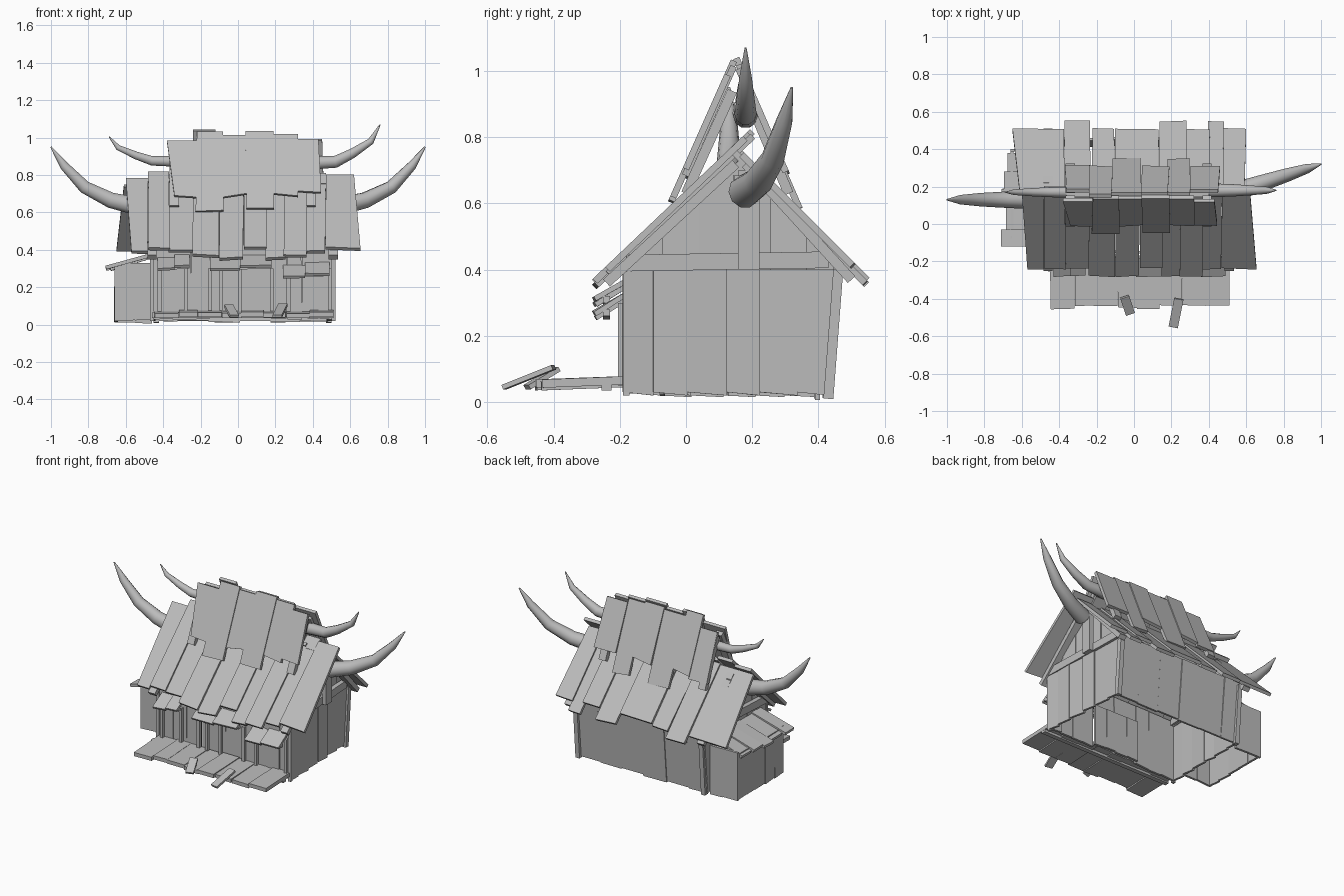
import bpy, bmesh, random
from mathutils import Vector

random.seed(4)
if "Cube" in bpy.data.objects:
    bpy.data.objects.remove(bpy.data.objects["Cube"])

mat = bpy.data.materials.new("weathered grey")
mat.use_nodes = True
grey = (0.5, 0.5, 0.5, 1)
mat.diffuse_color = grey
mat.node_tree.nodes["Principled BSDF"].inputs["Base Color"].default_value = grey

# Main measures of the house
LEFT, RIGHT, FRONT, BACK = 0.51, -0.46, -0.18, 0.43
SILL, EAVE, BOARD, POLE = 0.02, 0.4, 0.015, 0.05
RIDGE_Y = 0.17


def jit(amount=0.005):
    return random.uniform(-amount, amount)


def pairs(edges):
    return list(zip(edges, edges[1:]))


def spaced(start, end, count):
    """Edges of a row of boards of slightly uneven width."""
    step = (end - start) / count
    inner = [start + step * i + jit(step / 8) for i in range(1, count)]
    return pairs([start] + inner + [end])


def slabs(name, quads, thick=BOARD):
    """One object made of flat boards, each a quad thickened behind its face."""
    bm = bmesh.new()
    for quad in quads:
        pts = [Vector(p) for p in quad]
        normal = (pts[2] - pts[0]).cross(pts[3] - pts[1]).normalized() * thick
        top = [bm.verts.new(p) for p in pts]
        low = [bm.verts.new(p - normal) for p in pts]
        bm.faces.new(top)
        bm.faces.new(low[::-1])
        for i in range(4):
            j = (i + 1) % 4
            bm.faces.new((top[j], top[i], low[i], low[j]))
    bmesh.ops.recalc_face_normals(bm, faces=bm.faces)
    mesh = bpy.data.meshes.new(name)
    bm.to_mesh(mesh)
    bm.free()
    mesh.materials.append(mat)
    bpy.context.collection.objects.link(bpy.data.objects.new(name, mesh))


def beam(name, start, end, width, height):
    """Square bar between two points."""
    a, b = Vector(start), Vector(end)
    along = (b - a).normalized()
    side = along.cross(Vector((0, 0, 1)))
    if side.length < 0.1:
        side = Vector((1, 0, 0))
    side = side.normalized() * width / 2
    up = side.cross(along).normalized() * height / 2
    slabs(name, [(a - side + up, a + side + up, b + side + up, b - side + up)], height)


def roof(name, edges, top, eave, long_boards, ridge, slope, side, flare):
    """Boards down from a ridge; some reach further, outer corners flare."""
    quads = []
    boards = pairs(edges)
    ridge_y, ridge_z = ridge
    for i, (x0, x1) in enumerate(boards):
        first, last = i == 0, i == len(boards) - 1
        lift = BOARD * (i % 2)

        def at(x, y):
            return (x, y, ridge_z - slope * side * (y - ridge_y) + lift)

        head = top + side * SILL * (first or last) + jit()
        reach = eave + side * 0.04 * (i in long_boards)
        left = flare[0] if first else jit() - jit()
        right = flare[1] if last else jit() - jit()
        quad = [at(x0 + left, reach + jit()), at(x1 + right, reach + jit()), at(x1, head), at(x0, head)]
        quads.append(quad[::-side])
    slabs(name, quads, SILL)


# Main roof
roof("main_roof_front", [-0.6, -0.48, -0.37, -0.24, -0.1, 0.03, 0.15, 0.25, 0.37, 0.47, 0.62],
     0.19, -0.24, (3, 4, 6, 7), (0.2, 0.815), 0.95, -1, (0.03, 0.035))
roof("main_roof_back", [-0.61, -0.37, -0.23, -0.1, 0.13, 0.28, 0.4, 0.48, 0.59],
     0.15, 0.51, (1, 4, 6), (0.15, 0.765), 1, 1, (-0.04, 0.01))

# Steep upper roof
roof("upper_roof_front", [-0.38, -0.22, -0.08, 0.04, 0.19, 0.32, 0.43],
     0.135, -0.01, (1, 3), (0.14, 1.03), 2.25, -1, (0.04, 0.015))
roof("upper_roof_back", [-0.36, -0.24, -0.12, 0.04, 0.18, 0.3, 0.45],
     0.165, 0.31, (2, 4), (0.16, 1.03), 2.3, 1, (-0.01, 0.01))

# Rafters and gable trim at both ends
for tag, x, upper_x in (("left", LEFT, 0.39), ("right", RIGHT, -0.34)):
    for part, foot, head, drop in (("front", -0.24, 0.15, 0.36), ("back", 0.5, 0.18, 0.37)):
        beam(f"{tag}_{part}_rafter", (x, foot, drop), (x, head, 0.72), POLE, 0.03)
    for part, foot, head in (("front", 0, 0.14), ("back", 0.31, 0.18)):
        beam(f"{tag}_{part}_upper_rafter", (upper_x, foot, 0.63), (upper_x, head, 0.94), POLE, 0.03)
    beam(tag + "_gable_beam", (x, FRONT, 0.42), (x * 0.95, BACK, BACK), 0.03, POLE)
    beam(tag + "_gable_post", (x * 1.02, 0.19, EAVE), (x * 1.02, 0.19, 0.7), 0.03, 0.065)

# Ridge poles
beam("lower_ridge_pole", (-0.56, 0.13, 0.66), (0.58, RIDGE_Y, 0.66), POLE, POLE)
beam("upper_ridge_pole", (-0.36, RIDGE_Y, 0.88), (EAVE, RIDGE_Y, 0.88), POLE, POLE)

# Side walls with gables; the left one toes in towards the back
for tag, x, out, toe in (("left", LEFT, 1, 0.06), ("right", RIGHT, -1, 0)):
    lower, gable = [], []
    for a, b in spaced(FRONT - 0.01, BACK, 6):
        lean = 0.03 * (b == BACK)
        xa, xb = (x + jit() - toe * y for y in (a, b))
        quad = [(xa, a, 0.03), (xb, b, SILL), (xb, b + lean, EAVE), (xa, a, EAVE)]
        lower.append(quad[::out])
    for a, b in spaced(FRONT, 0.16, 3) + spaced(0.16, 0.45, 3):
        za, zb = (min(0.59 + y * 0.95, 0.89 - y) for y in (a, b))
        xa, xb = (x - out * SILL + jit() - toe * y for y in (a, b))
        quad = [(xa, a, EAVE), (xb, b, EAVE), (xb, b, zb), (xa, a, za)]
        gable.append(quad[::out])
    slabs(tag + "_wall", lower)
    slabs(tag + "_gable", gable)


def wall(name, boards, y, low, high, face, lean=0.0):
    """Row of upright boards facing the front (-1) or the back (1)."""
    quads = []
    for a, b in boards:
        near = y + jit()
        quad = [(a, near, low + jit()), (b, near, low + jit()),
                (b + jit(), near + lean, high), (a, near + lean, high)]
        quads.append(quad[::-face])
    slabs(name, quads)


# Front and back walls
DOOR = (-0.15, 0.18)
wall("front_wall_right", spaced(RIGHT, DOOR[0], 3), FRONT, 0.03, BACK, -1)
wall("front_wall_left", spaced(DOOR[1], LEFT, 4), FRONT, 0.03, BACK, -1)
wall("door_lintel", spaced(*DOOR, 2), FRONT, 0.3, BACK, -1)
wall("door_boards", spaced(*DOOR, 4), FRONT + SILL, 0.04, 0.31, -1)
wall("back_wall", spaced(RIGHT, 0.48, 6), BACK, BOARD, 0.42, 1, 0.035)

# Door, window and corner posts
for x in (*DOOR, -0.09, 0.01, -0.42, -0.28, 0.27, 0.49):
    beam("door_and_window_post", (x, FRONT - BOARD, POLE), (x, FRONT - BOARD, 0.3), SILL, SILL)
for x in (RIGHT, LEFT):
    beam("front_corner_post", (x, FRONT, SILL), (x, FRONT, EAVE), SILL, SILL)
    beam("back_corner_post", (x * 0.95, BACK, 0.01), (x * 0.95, BACK + 0.03, EAVE), 0.03, 0.03)

# Porch deck and loose boards
deck = []
for a, b in spaced(-0.45, LEFT, 8):
    end, z = jit(BOARD) - 0.445, 0.075 + jit()
    deck.append([(a + jit(), end, z - 0.01), (b + jit(), end + jit(), z - 0.01), (b, FRONT, z), (a, FRONT, z)])
slabs("porch_deck", deck, 0.025)
beam("porch_joist", (RIGHT, -0.24, POLE), (LEFT, -0.24, POLE), 0.03, 0.03)
beam("loose_board_long", (0.21, -0.55, 0.045), (0.24, -0.4, 0.105), POLE, BOARD)
beam("loose_board_short", (-0.02, -0.48, 0.045), (-0.05, -0.39, 0.1), POLE, BOARD)

# Awnings over door and windows
for x0, x1, z in ((-0.43, -0.26, 0.3), (*DOOR, 0.3), (0.24, 0.49, 0.26)):
    boards = []
    for i, (a, b) in enumerate(spaced(x0, x1, 2)):
        low, high = z + BOARD * i, z + BOARD * i + 0.06
        boards.append([(a, -0.28 + jit(), low), (b, -0.28 + jit(), low + jit()), (b, FRONT, high), (a, FRONT, high)])
    slabs("awning", boards)
    beam("awning_rail", (x0, -0.24, z), (x1, -0.24, z + 0.01), SILL, SILL)

# Side shed
SHED = (-0.66, -0.08, 0.4)
outer, shed_front, shed_back = SHED
wall("shed_front", spaced(outer, RIGHT, 2), shed_front, SILL, 0.33, -1)
wall("shed_back", spaced(outer, RIGHT, 2), shed_back, 0.01, 0.33, 1)
slabs("shed_side", [[(outer + jit(), b, BOARD), (outer, a, SILL), (outer, a, 0.32), (outer, b, 0.32)]
                    for a, b in spaced(shed_front, shed_back, 5)])
shed = []
for a, b in spaced(-0.12, 0.38, 5):
    end, z = jit(SILL) - 0.69, 0.31 + jit()
    shed.append([(end, b, z), (end, a, z + jit()), (RIGHT, a, z + 0.07), (RIGHT, b, z + 0.07)])
slabs("shed_roof", shed, SILL)


def horn(name, points, radius):
    """Tapered tube with a few bends along a path."""
    curve = bpy.data.curves.new(name, "CURVE")
    curve.dimensions = "3D"
    curve.bevel_depth = radius
    curve.bevel_resolution = 3
    curve.use_fill_caps = True
    spline = curve.splines.new("POLY")
    spline.points.add(len(points) - 1)
    for point, place, taper in zip(spline.points, points, (1, 0.88, 0.72, 0.5, 0.08)):
        point.co = (*place, 1)
        point.radius = taper
    curve.materials.append(mat)
    bpy.context.collection.objects.link(bpy.data.objects.new(name, curve))


# Horns at the ridge ends; the lower pair share one outline
profile = [(0.55, 0.635), (0.68, 0.665), (0.82, 0.735), (0.93, 0.85), (1, 0.95)]
horn("lower_horn_left", [(x, 0.32 * x, z) for x, z in profile], POLE)
horn("lower_horn_right", [(-x, 0.13, z) for x, z in profile], POLE)
profile = [(0.38, 0.865), (0.52, 0.87), (0.61, 0.915), (0.71, 0.98), (0.76, 1.07)]
horn("upper_horn_left", [(x, RIDGE_Y + 0.01, z) for x, z in profile], 0.038)
horn("upper_horn_right", [(0.04 - 0.96 * x, RIDGE_Y, 0.31 + 0.65 * z) for x, z in profile], 0.03)
